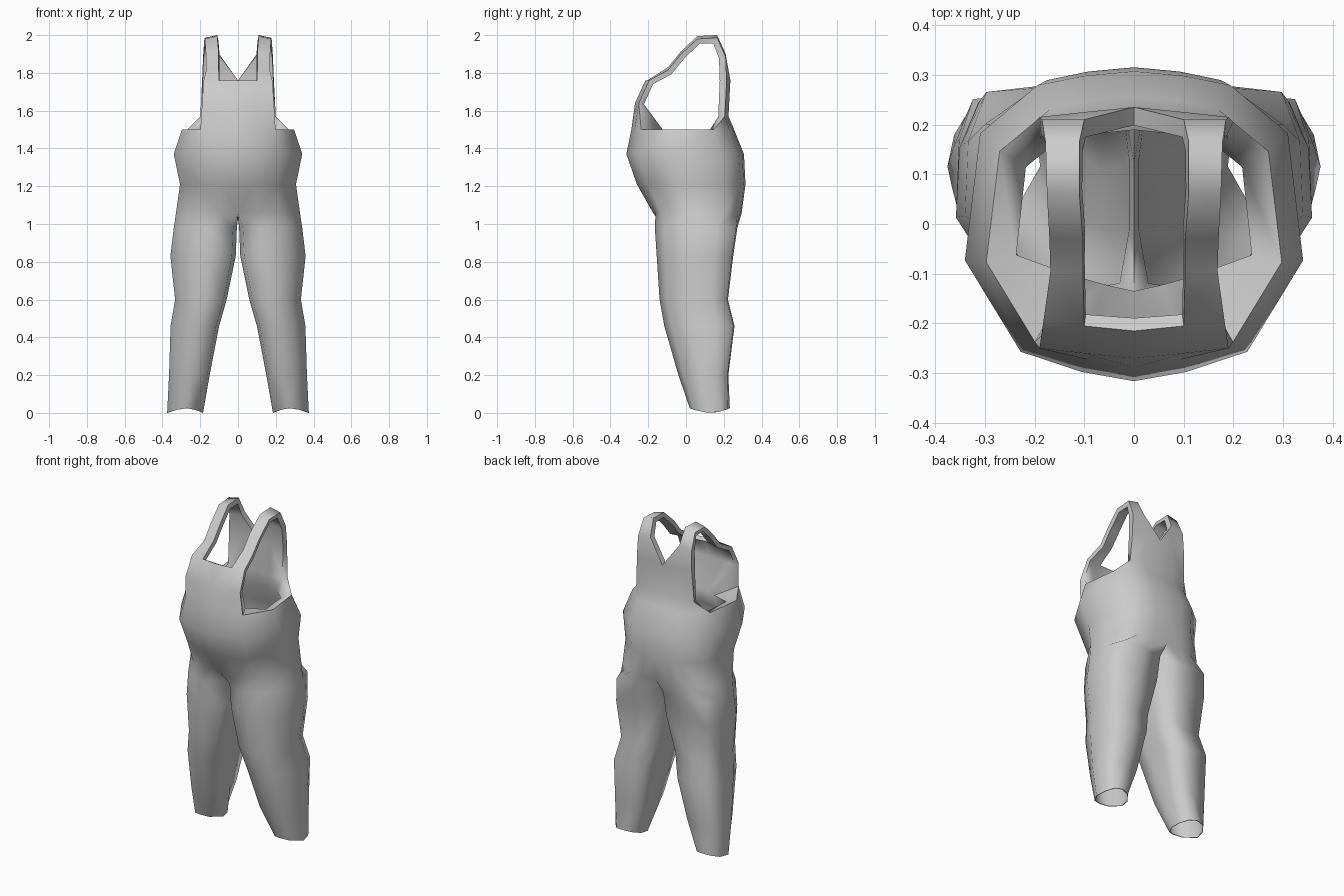
import bpy
import bmesh

cube = bpy.data.objects.get("Cube")
if cube:
    bpy.data.objects.remove(cube, do_unlink=True)

cloth = bpy.data.materials.new("grey cloth")
cloth.use_nodes = True
GREY = (0.6, 0.6, 0.6, 1)
cloth.diffuse_color = GREY
cloth.node_tree.nodes["Principled BSDF"].inputs["Base Color"].default_value = GREY

# Section templates: front centre, round the side, to back centre
TORSO = [(0, -1), (.31, -.94), (.67, -.81), (1, -.22), (.91, .6), (.57, .91), (.3, .97), (0, 1)]
LEG = [(.06, -.8), (.42, -1), (.77, -.78), (1, -.17), (.98, .52), (.87, .97), (.42, 1), (.05, .94),
       (0, .35), (0, -.3)]
HEM = [(.22, -.8), (.45, -1), (.74, -.8), (1, -.1), (.93, .5), (.74, .9), (.48, 1), (.22, .85),
       (.03, .4), (0, -.1)]

bm = bmesh.new()


def section(template, x_in, x_out, y_front, y_back, z, wave=0):
    """Place a template between the given limits."""
    mid, half = (y_front + y_back) / 2, (y_back - y_front) / 2
    return [bm.verts.new((x_in + (x_out - x_in) * u, mid + half * v, z + wave * v * v))
            for u, v in template]


def row(points):
    return [bm.verts.new(p) for p in points]


def bridge(low, high, closed=False):
    """Join two rows of equal length with quads facing outward."""
    n = len(low)
    for i in range(n if closed else n - 1):
        j = (i + 1) % n
        bm.faces.new((low[i], low[j], high[j], high[i]))


# Trouser leg, hem to thigh: inner x, outer x, front y, back y, z
leg_sizes = [
    (.15, .365, -.04, .224, .2),
    (.1, .357, -.115, .257, .46), (.06, .333, -.14, .222, .6),
    (.012, .358, -.155, .25, .83), (.006, .34, -.165, .272, .98),
]
previous = section(HEM, .185, .375, .02, .232, 0, wave=.025)
for size in leg_sizes:
    ring = section(LEG, *size)
    bridge(previous, ring, closed=True)
    previous = ring

# Crotch line closes the top of the leg
hip = section(TORSO, 0, .328, -.175, .295, 1.06)
crotch = row([(0, .13, 1.03), (0, -.05, 1.03)])
bridge(previous, hip + crotch, closed=True)

# Seat and belly, up to the waist
for size in [(.307, -.26, .315, 1.21), (.34, -.316, .307, 1.37)]:
    ring = section(TORSO, 0, *size)
    bridge(hip, ring)
    hip = ring
waist = section(TORSO, 0, .297, -.289, .255, 1.5)
bridge(hip, waist)

# Bib
bib = waist[:3]
for z, edge, y in [(1.64, .19, -.27), (1.76, .182, -.215)]:
    upper = row([(0, y, z), (.1, y + .01, z), (edge, y + .02, z)])
    bridge(bib, upper)
    bib = upper

# Back panel
back = waist[5:]
for z, edge, y in [(1.57, .2, .225), (1.76, .19, .235)]:
    upper = row([(edge, y - .02, z), (.1, y - .01, z), (0, y, z)])
    bridge(back, upper)
    if back[0] is waist[5]:
        bm.faces.new((waist[4], waist[5], upper[0]))     # corner under the arm
    back = upper

# Shoulder strap, over the top from bib to back panel
strap = bib[1:]
for y, z, inner, outer in [(-.095, 1.83, .103, .168), (-.03, 1.91, .103, .17),
                           (.06, 1.995, .11, .175), (.165, 2, .11, .178),
                           (.21, 1.9, .1, .185)]:
    upper = row([(inner, y, z), (outer, y, z - .015)])
    bridge(strap, upper)
    strap = upper
bridge(strap, [back[1], back[0]])
bm.faces.new((back[1], back[2], strap[0]))     # side of the V neckline

mesh = bpy.data.meshes.new("dungarees")
bm.to_mesh(mesh)
bm.free()
mesh.materials.append(cloth)
dungarees = bpy.data.objects.new("dungarees", mesh)
bpy.context.collection.objects.link(dungarees)


def padding(co):
    """Thin legs, padded waist (most at the belly), medium straps."""
    if co.z < 1:
        return .03
    if co.z < 1.3:
        return .25
    if co.z < 1.55:
        return 1.2 if co.y < -.2 else .5
    return .28 if co.y > .1 else .22


lining = dungarees.vertex_groups.new(name="lining")
for v in mesh.vertices:
    lining.add([v.index], padding(v.co) / 1.2, 'REPLACE')

# Mirror the half, then give the cloth its lining
mirror = dungarees.modifiers.new("mirror", 'MIRROR')
mirror.merge_threshold = .001
thick = dungarees.modifiers.new("thickness", 'SOLIDIFY')
thick.thickness = .156
thick.offset = -1
thick.vertex_group = "lining"

bpy.ops.object.select_all(action='DESELECT')
dungarees.select_set(True)
bpy.context.view_layer.objects.active = dungarees
for name in ("mirror", "thickness"):
    bpy.ops.object.modifier_apply(modifier=name)
bpy.ops.object.shade_smooth_by_angle(angle=1.4)
